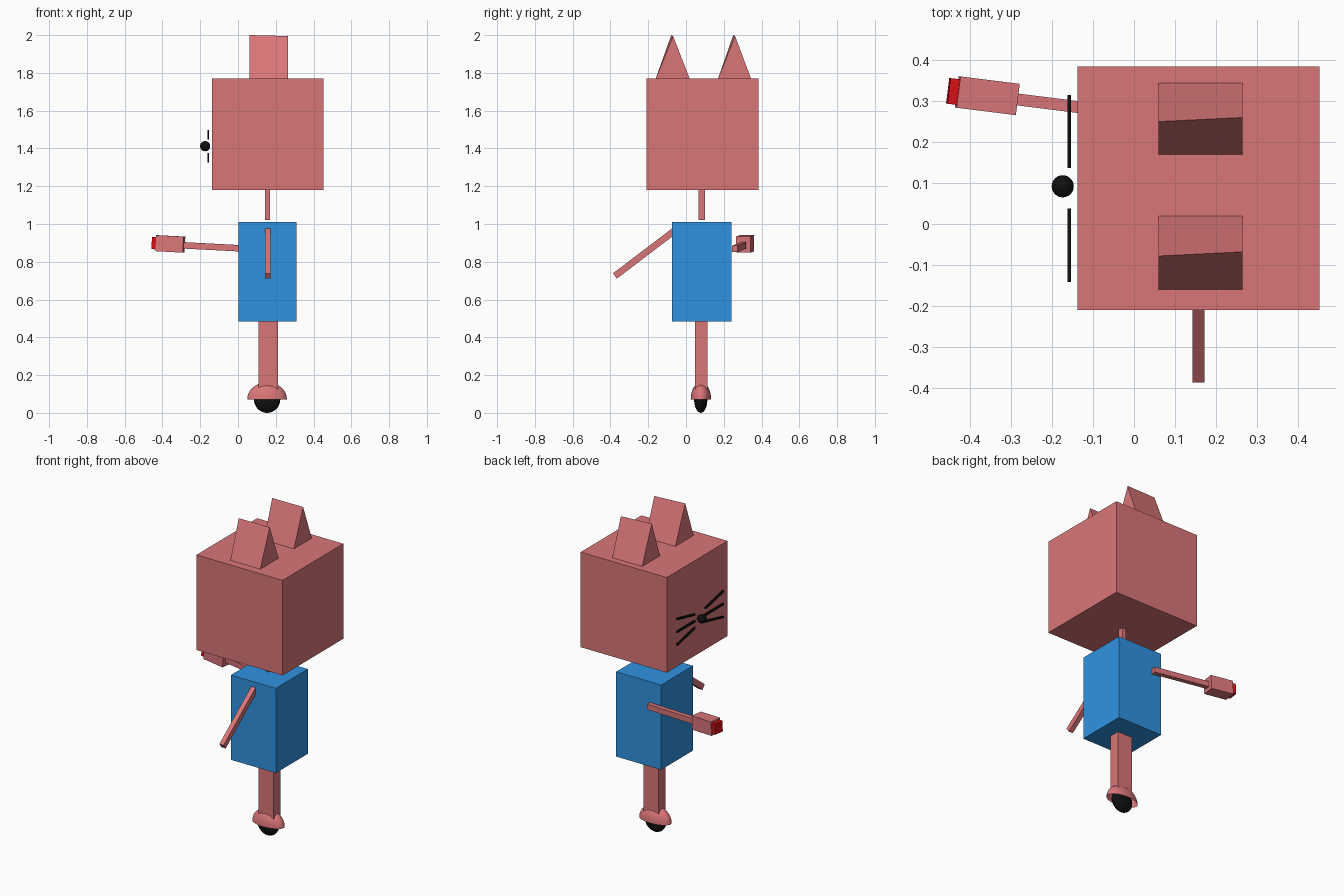
import bpy, bmesh, math
from mathutils import Vector, Matrix

if "Cube" in bpy.data.objects:
    bpy.data.objects.remove(bpy.data.objects["Cube"])


def material(name, rgb):
    m = bpy.data.materials.new(name)
    m.diffuse_color = (*rgb, 1)
    m.use_nodes = True
    m.node_tree.nodes["Principled BSDF"].inputs["Base Color"].default_value = m.diffuse_color
    return m


PINK = material("pink", (0.70, 0.18, 0.19))
BLUE = material("blue", (0.03, 0.29, 0.75))
BLACK = material("black", (0.005, 0.005, 0.005))
RED = material("red", (0.7, 0.005, 0.008))


def finish(name, bm, mat, smooth=False):
    bmesh.ops.recalc_face_normals(bm, faces=bm.faces)
    for f in bm.faces:
        f.smooth = smooth
    me = bpy.data.meshes.new(name)
    bm.to_mesh(me)
    bm.free()
    me.materials.append(mat)
    ob = bpy.data.objects.new(name, me)
    bpy.context.collection.objects.link(ob)
    return ob


def box(name, lo, hi, mat):
    lo, hi = Vector(lo), Vector(hi)
    bm = bmesh.new()
    bmesh.ops.create_cube(bm, size=1, matrix=Matrix.Translation((lo + hi) / 2)
                          @ Matrix.Diagonal((*(hi - lo), 1)))
    return finish(name, bm, mat)


def beam(name, a, b, side, height, mat):
    """Box running from a to b; side is its horizontal width."""
    a, b = Vector(a), Vector(b)
    d = (b - a).normalized()
    s = Vector((0, 0, 1)).cross(d).normalized()
    rot = Matrix((d, s, d.cross(s))).transposed().to_4x4()
    bm = bmesh.new()
    bmesh.ops.create_cube(bm, size=1, matrix=Matrix.Translation((a + b) / 2) @ rot
                          @ Matrix.Diagonal(((b - a).length, side, height, 1)))
    return finish(name, bm, mat)


def ellipsoid(name, centre, radii, mat, dome=False):
    bm = bmesh.new()
    bmesh.ops.create_uvsphere(bm, u_segments=32, v_segments=16, radius=1)
    if dome:
        low = [v for v in bm.verts if v.co.z < -0.01]
        bmesh.ops.delete(bm, geom=low, context='VERTS')
    bm.transform(Matrix.Translation(centre) @ Matrix.Diagonal((*radii, 1)))
    return finish(name, bm, mat, True)


def ear(name, y0, y1, apex):
    """Triangular prism along x with a slightly skewed ridge."""
    bm = bmesh.new()
    ends = []
    for x, skew, top in ((0.06, -0.004, 2.0), (0.265, 0.006, 1.995)):
        ends.append([bm.verts.new(p) for p in
                     ((x, y0, 1.765), (x, y1, 1.765), (x, apex + skew, top))])
    a, b = ends
    bm.faces.new(a)
    bm.faces.new(b[::-1])
    for i in range(3):
        j = (i + 1) % 3
        bm.faces.new((a[i], a[j], b[j], b[i]))
    finish(name, bm, PINK)


# Head and ears
box("head", (-0.138, -0.21, 1.18), (0.453, 0.385, 1.77), PINK)
ear("ear_front", -0.162, 0.021, -0.074)
ear("ear_back", 0.168, 0.346, 0.254)

# Nose and whiskers on the -x face
ellipsoid("nose", (-0.174, 0.092, 1.412), (0.027, 0.027, 0.027), BLACK)
for sign in (-1, 1):
    for k in (-1, 0, 1):
        beam("whisker", (-0.158, 0.087 + sign * 0.051, 1.411 + k * 0.041),
             (-0.158, 0.087 + sign * 0.227, 1.411 + k * 0.08), 0.009, 0.012, BLACK)

# Neck, body, leg
box("neck", (0.143, 0.065, 1.02), (0.17, 0.1, 1.19), PINK)
box("body", (0.003, -0.073, 0.484), (0.311, 0.24, 1.01), BLUE)
box("leg", (0.109, 0.047, 0.12), (0.212, 0.113, 0.49), PINK)

# Open wheel cover and wheel
ellipsoid("wheel_cover", (0.154, 0.079, 0.072), (0.105, 0.054, 0.09), PINK, dome=True)
ellipsoid("wheel", (0.154, 0.078, 0.072), (0.07, 0.035, 0.072), BLACK)

# Hanging arm
beam("plain_arm", (0.157, -0.06, 0.965), (0.157, -0.376, 0.725), 0.029, 0.035, PINK)

# Raised arm with a blaster pod and red tip
start = Vector((0.075, 0.259, 0.868))
axis = Vector((-1, 0.125, 0.052)).normalized()


def along(t):
    return start + axis * t


beam("raised_arm", along(0), along(0.37), 0.029, 0.034, PINK)
shift = Vector((0, 0, 0.004))
beam("hand_pod", along(0.364) + shift, along(0.51) + shift, 0.077, 0.085, PINK)
beam("hand_tip", along(0.505) + shift, along(0.533) + shift, 0.063, 0.065, RED)
